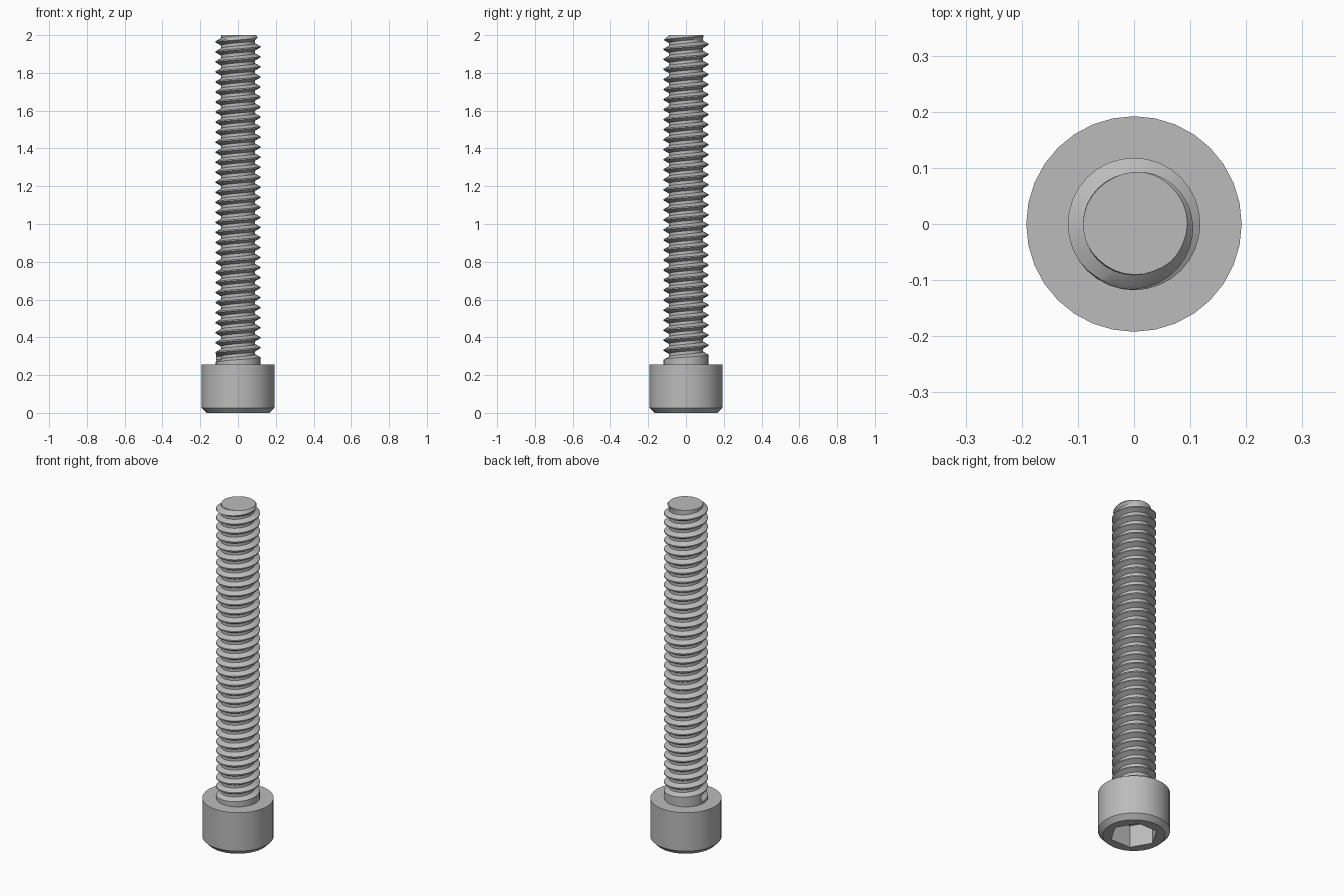
import bpy, bmesh, math

if "Cube" in bpy.data.objects:
    bpy.data.objects.remove(bpy.data.objects["Cube"])

# One plain metal colour
steel = bpy.data.materials.new("steel_grey")
steel.use_nodes = True
grey = (0.5, 0.5, 0.5, 1)
steel.diffuse_color = grey
steel.node_tree.nodes["Principled BSDF"].inputs["Base Color"].default_value = grey

SIDES = 32
HEAD_TOP = 0.255
TOP = 2.0


def make_object(name, bm):
    bmesh.ops.recalc_face_normals(bm, faces=bm.faces)
    mesh = bpy.data.meshes.new(name)
    bm.to_mesh(mesh)
    bm.free()
    mesh.materials.append(steel)
    obj = bpy.data.objects.new(name, mesh)
    bpy.context.collection.objects.link(obj)
    return obj


def smooth(obj):
    bpy.ops.object.select_all(action="DESELECT")
    obj.select_set(True)
    bpy.context.view_layer.objects.active = obj
    bpy.ops.object.shade_smooth_by_angle(angle=math.radians(30))


def lathe(profile, sides):
    """Closed solid from (radius, height) rings."""
    bm = bmesh.new()
    rings = []
    for r, z in profile:
        rings.append([bm.verts.new((r * math.cos(math.tau * i / sides),
                                    r * math.sin(math.tau * i / sides), z))
                      for i in range(sides)])
    for low, high in zip(rings, rings[1:]):
        for i in range(sides):
            j = (i + 1) % sides
            bm.faces.new((low[i], low[j], high[j], high[i]))
    bm.faces.new(rings[0][::-1])
    bm.faces.new(rings[-1])
    return bm


# Cylindrical head with a chamfered lower rim and a hexagonal socket
head = make_object("head", lathe([(0.166, 0), (0.192, 0.027), (0.192, HEAD_TOP)], SIDES))
cutter = make_object("socket_cutter", lathe([(0.128, -0.1), (0.128, 0.13)], 6))
cutter.hide_render = True
cut = head.modifiers.new("socket", "BOOLEAN")
cut.operation = "DIFFERENCE"
cut.solver = "EXACT"
cut.object = cutter
bpy.context.view_layer.objects.active = head
bpy.ops.object.modifier_apply(modifier=cut.name)
bpy.data.objects.remove(cutter)
smooth(head)

# Threaded shank: one helical skin, trimmed flat at both ends
PITCH = 0.0531
CREST, ROOT = 0.118, 0.091
START = 0.262
TOOTH = [(0, CREST), (0.125, CREST), (0.41, ROOT), (0.715, ROOT)]
STEP = len(TOOTH)
FIRST, LAST = -3, 35

bm = bmesh.new()
columns = []
for i in range(SIDES):
    angle = -math.pi + math.tau * i / SIDES
    column = []
    for turn in range(FIRST, LAST):
        for offset, radius in TOOTH:
            z = START + PITCH * (turn + offset + i / SIDES)
            if turn < 0:                      # plain collar under the thread
                radius = CREST
            # chamfer towards the tip
            radius = min(radius, max(0.088, 0.094 + 0.9 * (TOP - z)))
            column.append(bm.verts.new((radius * math.cos(angle),
                                        radius * math.sin(angle), z)))
    columns.append(column)

for i in range(SIDES):
    this, following = columns[i], columns[(i + 1) % SIDES]
    shift = STEP if i == SIDES - 1 else 0     # last column joins the next turn
    for m in range(len(this) - 1 - shift):
        bm.faces.new((this[m], following[m + shift],
                      following[m + shift + 1], this[m + 1]))

for height, direction in ((TOP, 1), (HEAD_TOP - 0.03, -1)):
    result = bmesh.ops.bisect_plane(
        bm, geom=bm.verts[:] + bm.edges[:] + bm.faces[:],
        plane_co=(0, 0, height), plane_no=(0, 0, direction), clear_outer=True)
    rim = [e for e in result["geom_cut"] if isinstance(e, bmesh.types.BMEdge)]
    bmesh.ops.edgeloop_fill(bm, edges=rim)
smooth(make_object("threaded_shank", bm))
